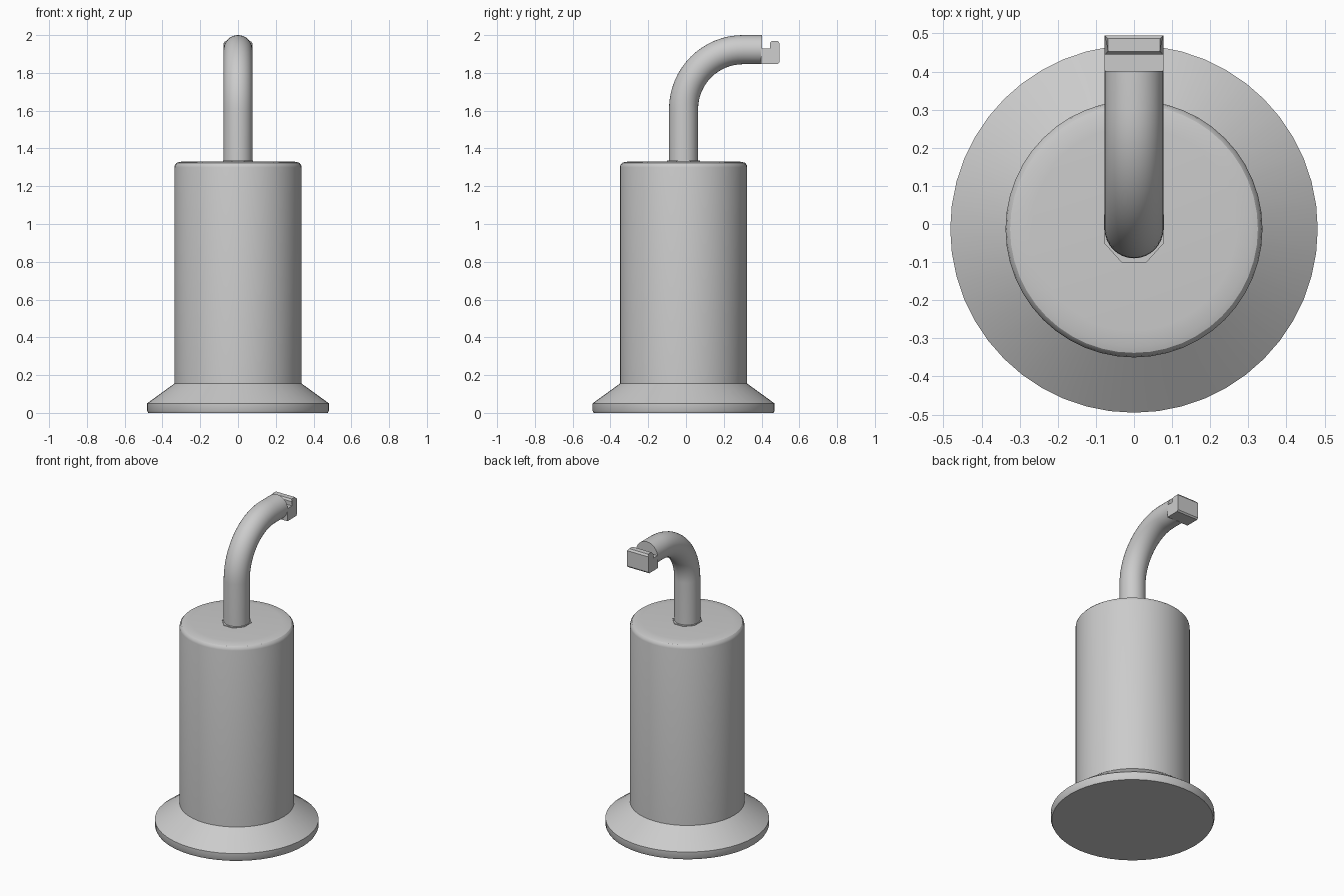
import bpy, bmesh, math

if "Cube" in bpy.data.objects:
    bpy.data.objects.remove(bpy.data.objects["Cube"])

CY = -0.013          # y of the vertical axis
TUBE_R = 0.077

metal = bpy.data.materials.new("brushed grey")
metal.diffuse_color = (0.6, 0.6, 0.6, 1)
metal.use_nodes = True
metal.node_tree.nodes["Principled BSDF"].inputs["Base Color"].default_value = metal.diffuse_color


def finish(name, bm, smooth=True):
    bmesh.ops.recalc_face_normals(bm, faces=bm.faces)
    mesh = bpy.data.meshes.new(name)
    bm.to_mesh(mesh)
    bm.free()
    mesh.materials.append(metal)
    ob = bpy.data.objects.new(name, mesh)
    bpy.context.collection.objects.link(ob)
    if smooth:
        bpy.ops.object.select_all(action='DESELECT')
        ob.select_set(True)
        bpy.context.view_layer.objects.active = ob
        bpy.ops.object.shade_smooth_by_angle(angle=math.radians(30))
    return ob


def skin(name, rings, smooth=True):
    """Join equal rings of points into a capped tube."""
    bm = bmesh.new()
    loops = [[bm.verts.new(p) for p in ring] for ring in rings]
    n = len(loops[0])
    for a, b in zip(loops, loops[1:]):
        for i in range(n):
            j = (i + 1) % n
            bm.faces.new((a[i], a[j], b[j], b[i]))
    bm.faces.new(loops[0])
    bm.faces.new(loops[-1])
    return finish(name, bm, smooth)


def lathe(name, profile, n=48, smooth=True, turn=0.0, sx=1.0):
    angles = [turn + 2 * math.pi * i / n for i in range(n)]
    return skin(name, [[(sx * r * math.cos(a), CY + r * math.sin(a), z)
                        for a in angles] for r, z in profile], smooth)


# Flared base flange
lathe("base_flange", [(0.476, 0), (0.482, 0.012), (0.482, 0.05), (0.337, 0.155)])

# Main cylinder with softly rounded top edge
lathe("body", [(0.337, 0.15), (0.337, 1.30), (0.334, 1.314), (0.325, 1.324),
               (0.308, 1.329), (0.268, 1.332)])

# Thin faceted collar where the tube enters the body
lathe("tube_collar", [(0.095, 1.325), (0.095, 1.336)], n=8, smooth=False,
      turn=math.pi / 8, sx=0.9)

# Bent tube: vertical run, quarter bend, horizontal run
BEND, ZC = 0.315, 1.608
path = [(CY, 1.30, 0.0)]
for k in range(17):
    t = math.pi / 2 * k / 16
    path.append((CY + BEND * (1 - math.cos(t)), ZC + BEND * math.sin(t), t))
path.append((0.402, ZC + BEND, math.pi / 2))
rings = []
for y, z, t in path:
    ring = []
    for i in range(32):
        a = 2 * math.pi * i / 32
        u = TUBE_R * math.sin(a)
        ring.append((TUBE_R * math.cos(a), y + u * math.cos(t), z - u * math.sin(t)))
    rings.append(ring)
skin("tube", rings)

# Hooked end block: low shelf with a raised, chamfered lip
hook = [(0.398, 1.848), (0.487, 1.848), (0.495, 1.857), (0.495, 1.957),
        (0.486, 1.969), (0.453, 1.969), (0.444, 1.957), (0.444, 1.930),
        (0.398, 1.930)]
skin("hook_block", [[(s * (TUBE_R - (0.009 if z > 1.96 else 0)), y, z)
                     for y, z in hook] for s in (-1, 1)], smooth=False)
